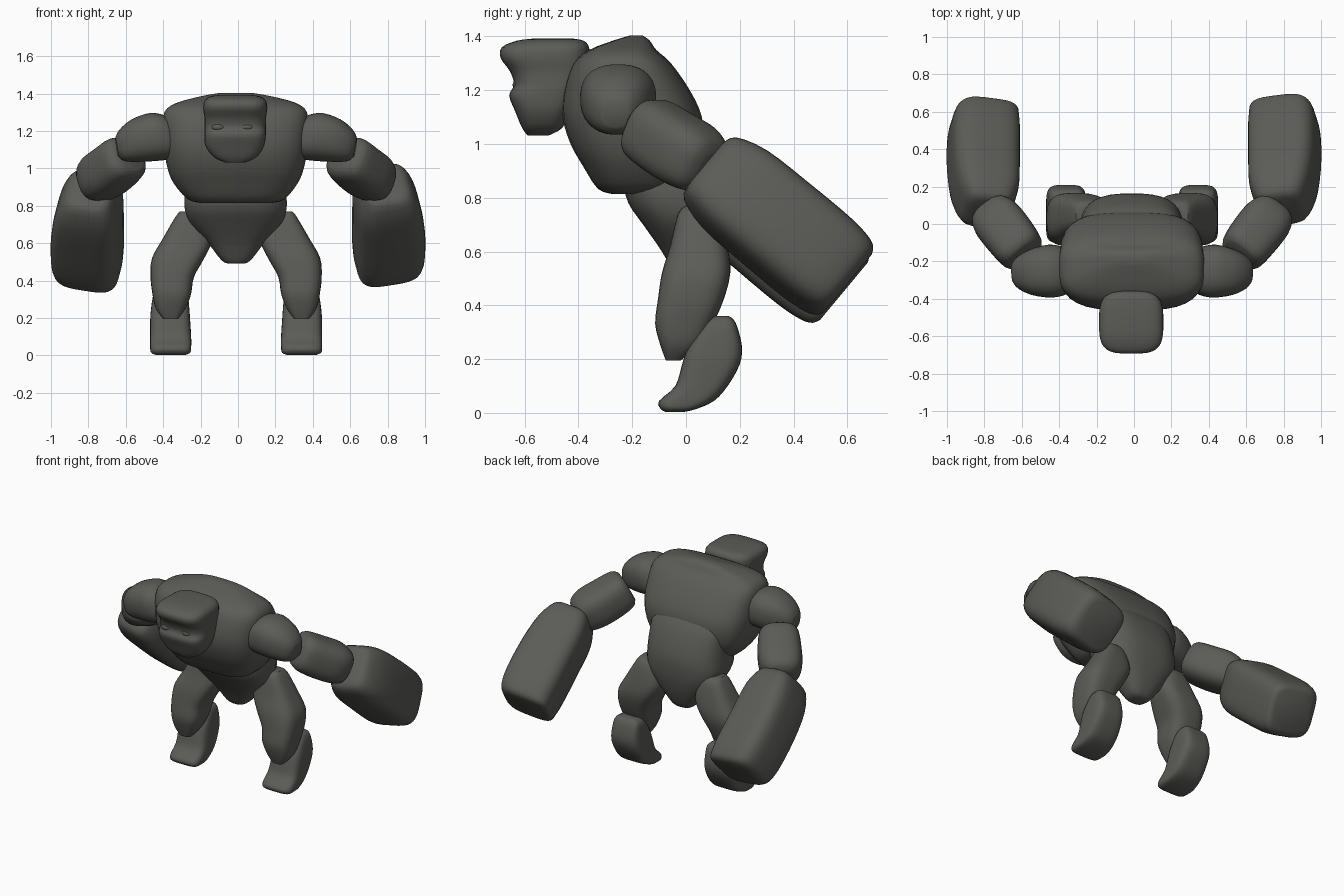
import bpy, bmesh, math
from mathutils import Vector

if "Cube" in bpy.data.objects:
    bpy.data.objects.remove(bpy.data.objects["Cube"])

stone = bpy.data.materials.new("dark stone grey")
stone.diffuse_color = (0.105, 0.105, 0.095, 1)
stone.use_nodes = True
stone.node_tree.nodes["Principled BSDF"].inputs["Base Color"].default_value = stone.diffuse_color


def finish(name, bm, angle=40):
    bmesh.ops.recalc_face_normals(bm, faces=bm.faces)
    me = bpy.data.meshes.new(name)
    bm.to_mesh(me)
    bm.free()
    me.materials.append(stone)
    ob = bpy.data.objects.new(name, me)
    bpy.context.collection.objects.link(ob)
    bpy.ops.object.select_all(action='DESELECT')
    ob.select_set(True)
    bpy.context.view_layer.objects.active = ob
    bpy.ops.object.shade_smooth_by_angle(angle=math.radians(angle))
    return ob


def smooth_rows(rows, steps=3):
    """Catmull-Rom interpolation of the section values."""
    out = []
    for i in range(len(rows) - 1):
        p0, p1 = rows[max(i - 1, 0)], rows[i]
        p2, p3 = rows[i + 1], rows[min(i + 2, len(rows) - 1)]
        for k in range(steps):
            t = k / steps
            out.append([0.5 * (2 * b + (c - a) * t + (2 * a - 5 * b + 4 * c - d) * t * t
                               + (3 * b - a - 3 * c + d) * t ** 3)
                        for a, b, c, d in zip(p0, p1, p2, p3)])
    out.append(list(rows[-1]))
    return out


def loft(name, sections, p, n=32):
    """sections: (centre, axis1, axis2) joined as rounded-square rings."""
    bm = bmesh.new()
    rings = []
    for c, u, v in sections:
        ring = []
        for i in range(n):
            a = 2 * math.pi * (i + 0.5) / n
            x, y = math.cos(a), math.sin(a)
            x = math.copysign(abs(x) ** (2 / p), x)
            y = math.copysign(abs(y) ** (2 / p), y)
            ring.append(bm.verts.new(c + u * x + v * y))
        rings.append(ring)
    for r, s in zip(rings, rings[1:]):
        for i in range(n):
            j = (i + 1) % n
            bm.faces.new((r[i], r[j], s[j], s[i]))
    bm.faces.new(rings[0])
    bm.faces.new(rings[-1])
    return finish(name, bm)


def stack(name, rows, p, mirror=None):
    """Horizontal sections: z, x0, x1, y0, y1."""
    secs = []
    for z, x0, x1, y0, y1 in smooth_rows(rows):
        cx = (x0 + x1) / 2
        if mirror is not None:
            cx = 2 * mirror - cx
        secs.append((Vector((cx, (y0 + y1) / 2, z)),
                     Vector((max(abs(x1 - x0) / 2, .005), 0, 0)),
                     Vector((0, max(abs(y1 - y0) / 2, .005), 0))))
    return loft(name, secs, p)


def limb(name, rows, p, roll=0, mirror=None, shift=(0, 0, 0)):
    """Sections across a sloping axis: x, y, z, half width, half height."""
    d = (Vector(rows[-1][:3]) - Vector(rows[0][:3])).normalized()
    e1 = d.cross(Vector((0, 0, 1))).normalized()
    e2 = e1.cross(d)
    u = e1 * math.cos(roll) + e2 * math.sin(roll)
    v = e2 * math.cos(roll) - e1 * math.sin(roll)
    secs = []
    for x, y, z, a, b in smooth_rows(rows):
        sec = [Vector((x, y, z)), u * a, v * b]
        if mirror is not None:
            for w in sec:
                w.x = -w.x
            sec[0].x += 2 * mirror
            sec[0] += Vector(shift)
        secs.append(sec)
    return loft(name, secs, p)


# Torso, leaning forward, its underside cut back towards the waist
stack("torso", [(.815, -.20, .18, -.28, -.06), (.835, -.27, .25, -.33, -.02),
                (.92, -.345, .32, -.385, .035), (1.0, -.378, .353, -.43, .06),
                (1.1, -.395, .37, -.46, .06), (1.2, -.40, .375, -.455, .015),
                (1.3, -.395, .37, -.42, -.055), (1.35, -.33, .31, -.36, -.11),
                (1.385, -.2, .18, -.27, -.135), (1.403, -.1, .08, -.21, -.16)], 3.2)

# Pelvis and waist
stack("pelvis", [(.49, -.05, .03, -.02, .06), (.51, -.09, .07, -.04, .09),
                 (.60, -.16, .14, -.09, .13), (.70, -.25, .23, -.16, .155),
                 (.78, -.285, .26, -.215, .163), (.86, -.285, .26, -.23, .16),
                 (.95, -.28, .255, -.2, .135), (1.04, -.27, .245, -.15, .095),
                 (1.1, -.24, .215, -.12, .05)], 2.7)

# Head with brow and chin
stack("head", [(1.032, -.07, .04, -.59, -.51), (1.06, -.13, .10, -.61, -.46),
               (1.12, -.175, .14, -.635, -.43), (1.18, -.18, .15, -.658, -.40),
               (1.22, -.18, .15, -.64, -.38), (1.27, -.18, .15, -.655, -.36),
               (1.32, -.187, .157, -.69, -.36), (1.36, -.18, .15, -.685, -.36),
               (1.384, -.15, .12, -.63, -.38), (1.392, -.1, .07, -.57, -.42)], 3.5)


# Eyes
for name, x in (("left_eye", -.105), ("right_eye", .045)):
    bm = bmesh.new()
    bmesh.ops.create_uvsphere(bm, u_segments=16, v_segments=8, radius=1)
    for vert in bm.verts:
        vert.co = Vector((x + vert.co.x * .035, -.63 + vert.co.y * .015, 1.22 + vert.co.z * .017))
    finish(name, bm)

for side, m in (("right", None), ("left", -.01)):
    # Arms: shoulder, elbow segment, heavy fist
    limb(side + "_shoulder", [(.32, -.245, 1.165, .11, .10), (.36, -.25, 1.168, .13, .12),
                              (.43, -.252, 1.168, .142, .13), (.53, -.258, 1.148, .122, .115),
                              (.60, -.262, 1.122, .085, .085), (.628, -.262, 1.112, .05, .05)],
         2.4, mirror=m)
    limb(side + "_forearm", [(.565, -.168, 1.075, .09, .09), (.585, -.14, 1.057, .125, .12),
                             (.65, -.055, 1.0, .137, .128), (.71, .02, .955, .135, .126),
                             (.75, .07, .92, .108, .105), (.765, .09, .907, .06, .06)],
         2.8, mirror=m)
    fist = [(-.535, .785, .085, .10), (-.51, .79, .125, .145), (-.39, .795, .168, .178),
            (-.2, .805, .183, .183), (.0, .805, .184, .183), (.10, .80, .175, .172),
            (.14, .79, .16, .155), (.155, .785, .13, .13)]
    limb(side + "_fist", [(x, .77 * s + .483, .5815 - .64 * s, a, b) for s, x, a, b in fist],
         3.8, roll=.2, mirror=None if m is None else 0, shift=(0, -.015, -.03))
    # Legs: thigh and hooked foot
    lm = None if m is None else -.01
    stack(side + "_thigh", [(.77, .21, .29, .0, .09), (.74, .16, .315, -.03, .125),
                            (.62, .12, .385, -.06, .155), (.52, .16, .44, -.09, .165),
                            (.42, .215, .448, -.105, .14), (.33, .23, .438, -.115, .10),
                            (.25, .26, .42, -.095, .05), (.195, .30, .38, -.075, -.02)],
          3.2, mirror=lm)
    stack(side + "_foot", [(.36, .28, .40, .10, .16), (.335, .25, .43, .07, .185),
                           (.25, .24, .445, .01, .208), (.18, .235, .45, -.015, .20),
                           (.10, .23, .45, -.04, .155), (.045, .23, .45, -.10, .105),
                           (.015, .235, .445, -.095, .04), (.003, .26, .42, -.075, -.01)],
          4, mirror=lm)

# Small stone splinter on the left fist
limb("left_fist_splinter", [(-.75, .06, .82, .03, .03), (-.742, .055, .74, .015, .015),
                            (-.735, .05, .66, .003, .003)], 2)
